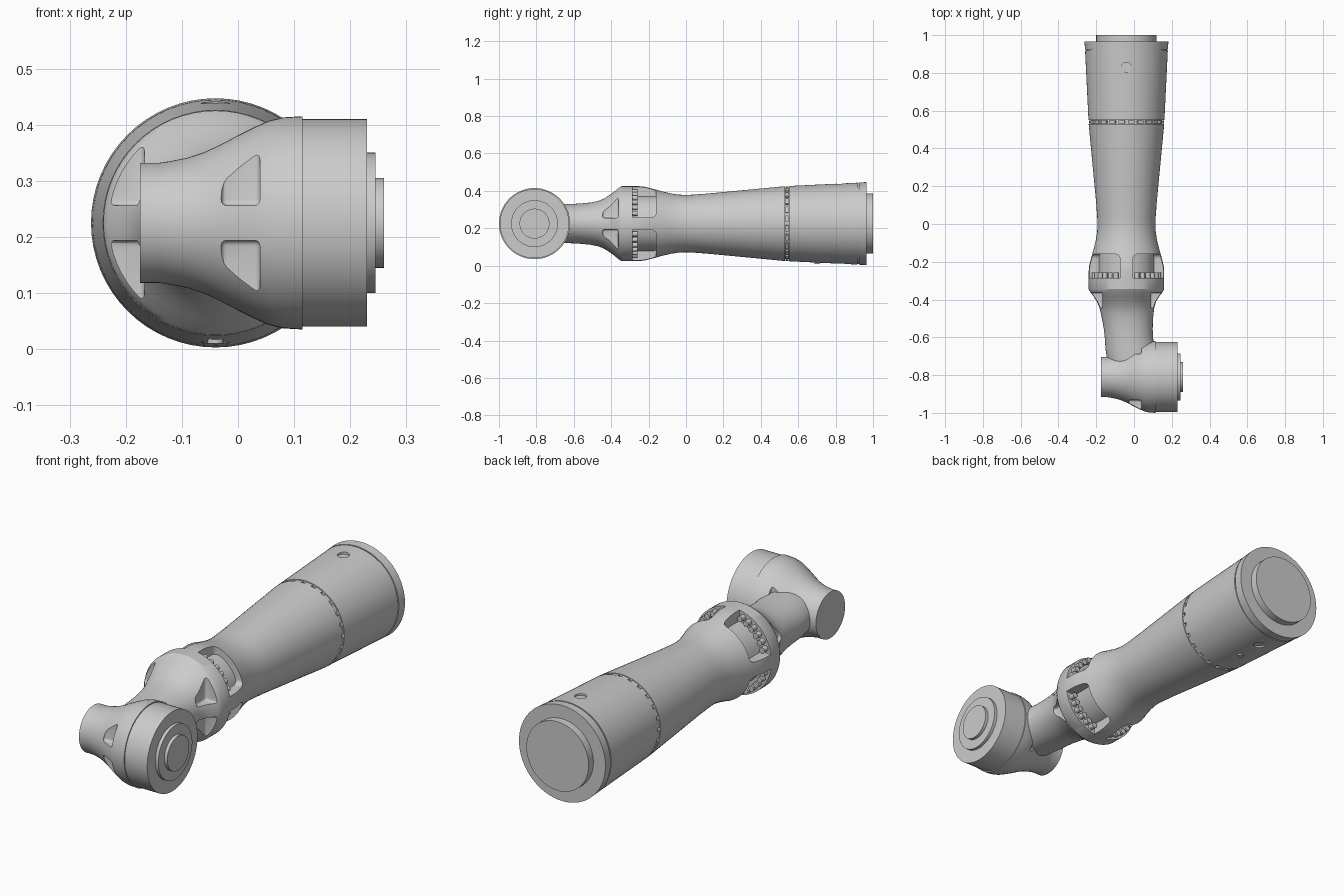
import bpy, bmesh
from math import sin, cos, tau, radians, asin, pi
from mathutils import Matrix, Vector

if "Cube" in bpy.data.objects:
    bpy.data.objects.remove(bpy.data.objects["Cube"])

CX, CZ = -0.04, 0.225      # long axis of the arm (runs along y)
WY = -0.81                 # wrist axis (runs along x)


def finish(bm, name, helper=False):
    bmesh.ops.recalc_face_normals(bm, faces=bm.faces)
    me = bpy.data.meshes.new(name)
    bm.to_mesh(me)
    bm.free()
    ob = bpy.data.objects.new(name, me)
    bpy.context.collection.objects.link(ob)
    ob.hide_render = helper
    return ob


def tube(name, sections, place, n=64):
    """Closed round body; each section is (t, radius[, radius2, shift])."""
    bm = bmesh.new()
    rings = []
    for s in sections:
        t, a = s[:2]
        b, c = s[2:] if len(s) > 2 else (a, 0)
        rings.append([bm.verts.new(place(t, c + a * cos(tau * i / n), b * sin(tau * i / n)))
                      for i in range(n)])
    for r, q in zip(rings, rings[1:]):
        for i in range(n):
            j = (i + 1) % n
            bm.faces.new((r[i], r[j], q[j], q[i]))
    bm.faces.new(rings[0])
    bm.faces.new(rings[-1])
    return finish(bm, name)


def along_y(t, u, v):
    return (CX + u, t, CZ + v)


def along_x(t, u, v):
    return (t, WY + u, CZ + v)


def add_box(bm, lo, hi, bevel=0.0):
    lo, hi = Vector(lo), Vector(hi)
    tmp = bmesh.new()
    bmesh.ops.create_cube(tmp, size=1, matrix=Matrix.Translation((lo + hi) / 2)
                          @ Matrix.Diagonal((*(hi - lo), 1)))
    if bevel:
        bmesh.ops.bevel(tmp, geom=tmp.edges[:], offset=bevel, segments=3,
                        profile=0.5, affect='EDGES')
    me = bpy.data.meshes.new("tmp")
    tmp.to_mesh(me)
    tmp.free()
    bm.from_mesh(me)
    bpy.data.meshes.remove(me)


def add_cyl(bm, matrix, r, depth, n=16):
    bmesh.ops.create_cone(bm, cap_ends=True, segments=n, radius1=r, radius2=r,
                          depth=depth, matrix=matrix)


def cut(ob, cutter):
    m = ob.modifiers.new("cut", 'BOOLEAN')
    m.operation, m.solver, m.object = 'DIFFERENCE', 'EXACT', cutter
    bpy.context.view_layer.objects.active = ob
    bpy.ops.object.modifier_apply(modifier=m.name)
    bpy.data.objects.remove(cutter)


# long lower link with bolt groove, end seam and flared joint end
lower_link = tube("lower_link", [
    (-0.285, 0.2), (-0.25, 0.2), (-0.22, 0.197), (-0.18, 0.187), (-0.13, 0.173),
    (-0.08, 0.161), (-0.04, 0.155), (0, 0.153), (0.04, 0.155), (0.12, 0.161),
    (0.53, 0.2), (0.53, 0.188), (0.55, 0.188), (0.55, 0.201), (0.918, 0.219),
    (0.918, 0.215), (0.924, 0.215), (0.924, 0.2195), (0.965, 0.222)], along_y)
tube("end_cap", [(0.96, 0.16), (1.0, 0.16)], along_y)

# four bolt windows around the elbow end
bm = bmesh.new()
w, floor = 0.034, 0.15
a0 = asin(w / floor)
for k in range(4):
    arc = [a0 + (pi / 2 - 2 * a0) * i / 8 for i in range(9)]
    pts = [(floor * cos(a), floor * sin(a)) for a in arc] + [(w, .3), (.3, .3), (.3, w)]
    c, s = round(cos(k * pi / 2)), round(sin(k * pi / 2))
    pts = [(c * x - s * z, s * x + c * z) for x, z in pts]
    near = [bm.verts.new(along_y(-0.3, *p)) for p in pts]
    far = [bm.verts.new(along_y(-0.16, *p)) for p in pts]
    bm.faces.new(near)
    bm.faces.new(far)
    for i in range(len(pts)):
        j = (i + 1) % len(pts)
        bm.faces.new((near[i], near[j], far[j], far[i]))
    # round the window corners beside the ribs
    edges = [bm.edges.get((far[8], far[9])), bm.edges.get((far[11], far[0]))]
    bmesh.ops.bevel(bm, geom=edges, offset=0.025, segments=5, profile=0.5, affect='EDGES')
cut(lower_link, finish(bm, "window_cutter", True))

# shallow round recesses near the mounting end, above and below
bm = bmesh.new()
for z in (CZ + 0.22, CZ - 0.22):
    add_cyl(bm, Matrix.Translation((CX, 0.83, z)), 0.026, 0.03, 32)
cut(lower_link, finish(bm, "recess_cutter", True))

# plug under the link
bm = bmesh.new()
add_cyl(bm, Matrix.Translation((CX, 0.70, 0.025)), 0.014, 0.03, 24)
finish(bm, "bottom_plug")

# elbow flare narrowing into the neck: y, x radius, z radius, x shift
elbow = tube("elbow_neck", [
    (-0.285, 0.2), (-0.345, 0.2), (-0.36, 0.192, 0.191, 0), (-0.385, 0.173, 0.17, 0),
    (-0.41, 0.157, 0.152, 0), (-0.44, 0.146, 0.133, 0.002), (-0.47, 0.14, 0.121, 0.004),
    (-0.51, 0.134, 0.113, 0.006), (-0.56, 0.129, 0.108, 0.01), (-0.61, 0.128, 0.105, 0.014),
    (-0.66, 0.131, 0.104, 0.02), (-0.72, 0.136, 0.103, 0.034), (-0.79, 0.13, 0.1, 0.045)],
    along_y)
bm = bmesh.new()
for sx in (-1, 1):
    for sz in (-1, 1):
        xs = sorted((CX + sx * 0.127, CX + sx * 0.3))
        zs = sorted((CZ + sz * 0.031, CZ + sz * 0.22))
        add_box(bm, (xs[0], -0.446, zs[0]), (xs[1], -0.362, zs[1]), 0.01)
cut(elbow, finish(bm, "elbow_pocket_cutter", True))

# wrist housing across the end of the arm
wrist = tube("wrist_housing", [
    (-0.175, 0.107), (-0.14, 0.107), (-0.12, 0.110), (-0.09, 0.116), (-0.06, 0.126),
    (-0.03, 0.140), (0, 0.156), (0.03, 0.171), (0.055, 0.182), (0.08, 0.188), (0.115, 0.19)],
    along_x)
bm = bmesh.new()
for sy in (-1, 1):
    for sz in (-1, 1):
        ys = sorted((WY + sy * 0.122, WY + sy * 0.25))
        zs = sorted((CZ + sz * 0.031, CZ + sz * 0.22))
        add_box(bm, (-0.03, ys[0], zs[0]), (0.039, ys[1], zs[1]), 0.01)
cut(wrist, finish(bm, "wrist_pocket_cutter", True))
tube("wrist_cap", [
    (0.115, 0.185), (0.23, 0.185), (0.23, 0.125), (0.245, 0.125), (0.245, 0.08), (0.26, 0.08)],
    along_x)

# bolt heads inside the four windows
bm = bmesh.new()
for k in range(4):
    for i in range(6):
        a = k * pi / 2 + radians(18 + 10.8 * i)
        m = Matrix.Translation(along_y(-0.273, 0.178 * cos(a), 0.178 * sin(a)))
        add_cyl(bm, m @ Matrix.Rotation(pi / 2, 4, 'X'), 0.013, 0.03)
finish(bm, "elbow_bolts")

# clamp teeth seated in the link groove
bm = bmesh.new()
for i in range(24):
    m = Matrix.Translation((CX, 0.54, CZ)) @ Matrix.Rotation(tau * (i + 0.5) / 24, 4, 'Y')
    bmesh.ops.create_cube(bm, size=1, matrix=m @ Matrix.Translation((0, 0, 0.191))
                          @ Matrix.Diagonal((0.034, 0.016, 0.014, 1)))
finish(bm, "groove_teeth")

# smooth curved faces, keep hard edges
bpy.ops.object.select_all(action='DESELECT')
for ob in bpy.context.scene.objects:
    ob.select_set(True)
    bpy.context.view_layer.objects.active = ob
bpy.ops.object.shade_smooth_by_angle(angle=radians(30))
